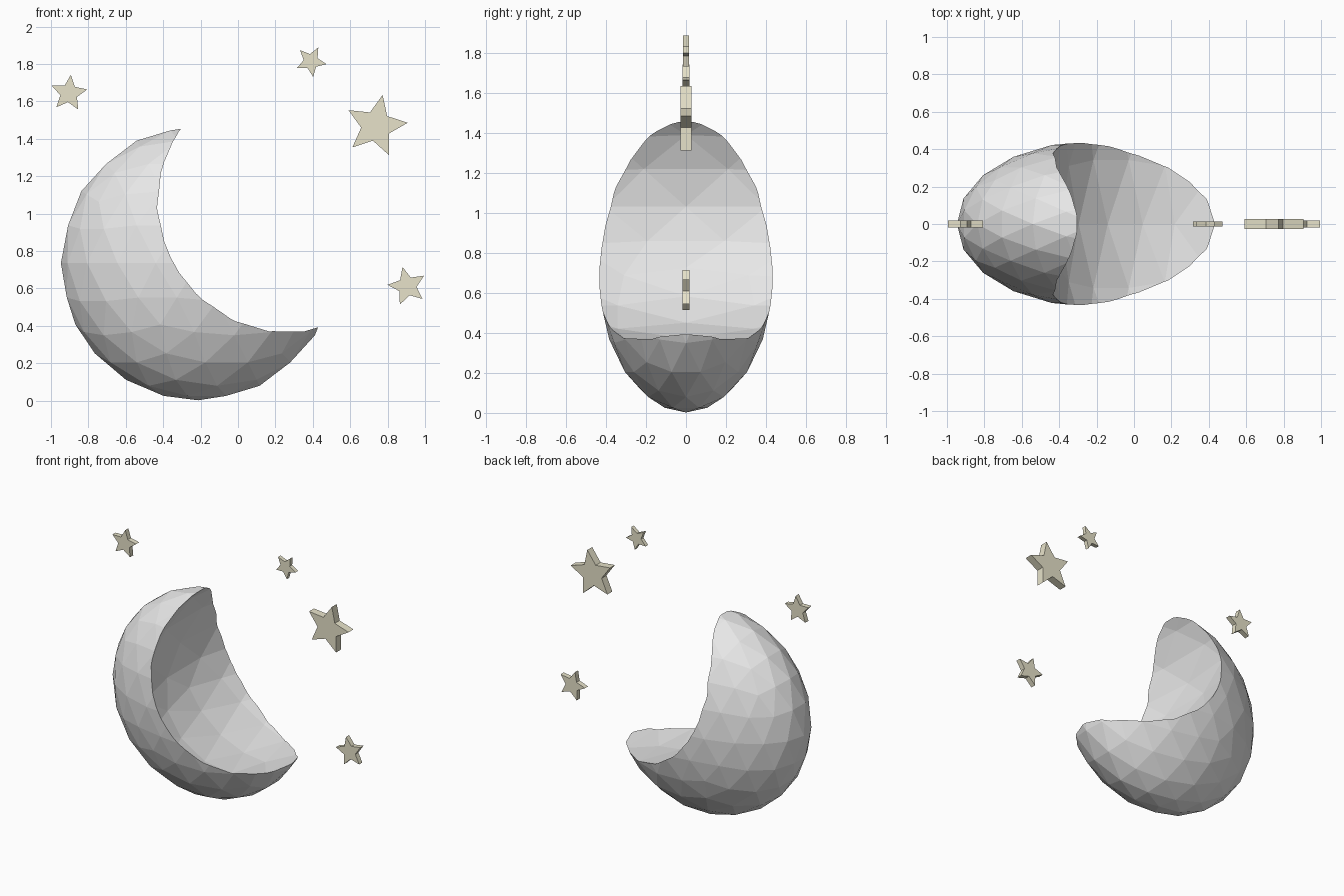
import bpy
import bmesh
from math import sin, cos, radians

if "Cube" in bpy.data.objects:
    bpy.data.objects.remove(bpy.data.objects["Cube"], do_unlink=True)


def make_material(name, rgb):
    mat = bpy.data.materials.new(name)
    mat.use_nodes = True
    colour = (*rgb, 1.0)
    mat.diffuse_color = colour
    bsdf = mat.node_tree.nodes["Principled BSDF"]
    bsdf.inputs["Base Color"].default_value = colour
    bsdf.inputs["Roughness"].default_value = 0.8
    return mat


moon_grey = make_material("moon grey", (0.8, 0.8, 0.8))
star_cream = make_material("star cream", (0.8, 0.765, 0.59))


def add_object(name, bm, mat):
    mesh = bpy.data.meshes.new(name)
    bm.to_mesh(mesh)
    bm.free()
    mesh.materials.append(mat)
    obj = bpy.data.objects.new(name, mesh)
    bpy.context.collection.objects.link(obj)
    return obj


def ellipsoid(name, centre, size, mat):
    bm = bmesh.new()
    bmesh.ops.create_icosphere(bm, subdivisions=3, radius=1)
    bmesh.ops.scale(bm, vec=size, verts=bm.verts)
    bmesh.ops.translate(bm, vec=centre, verts=bm.verts)
    return add_object(name, bm, mat)


def star(name, x, z, radius, turn, depth):
    bm = bmesh.new()
    ring = []
    for i in range(10):
        r = radius if i % 2 == 0 else radius * 0.47
        a = radians(turn + 36 * i)
        ring.append(bm.verts.new((x + r * cos(a), -depth, z + r * sin(a))))
    face = bm.faces.new(ring)
    out = bmesh.ops.extrude_face_region(bm, geom=[face])
    moved = [v for v in out["geom"] if isinstance(v, bmesh.types.BMVert)]
    bmesh.ops.translate(bm, vec=(0, 2 * depth, 0), verts=moved)
    bmesh.ops.recalc_face_normals(bm, faces=bm.faces)
    return add_object(name, bm, star_cream)


# Crescent: a flattened faceted ball with a long rounded hollow cut out
moon = ellipsoid("crescent_moon", (-0.213, 0, 0.735), (0.734, 0.444, 0.733), moon_grey)
cutter = ellipsoid("hollow_cutter", (0.218, 0, 1.031), (0.682, 1.3, 0.682), moon_grey)
cutter.hide_render = True
cut = moon.modifiers.new("hollow", "BOOLEAN")
cut.operation = "DIFFERENCE"
cut.solver = "EXACT"
cut.object = cutter
bpy.context.view_layer.objects.active = moon
bpy.ops.object.modifier_apply(modifier=cut.name)
bpy.data.objects.remove(cutter, do_unlink=True)

# Four thick stars around the open side
star("large_star", 0.738, 1.468, 0.17, 78, 0.028)
star("right_star", -0.904, 1.643, 0.1, 84, 0.018)
star("top_star", 0.39, 1.814, 0.084, 62, 0.014)
star("lower_star", 0.905, 0.612, 0.106, 104, 0.018)
